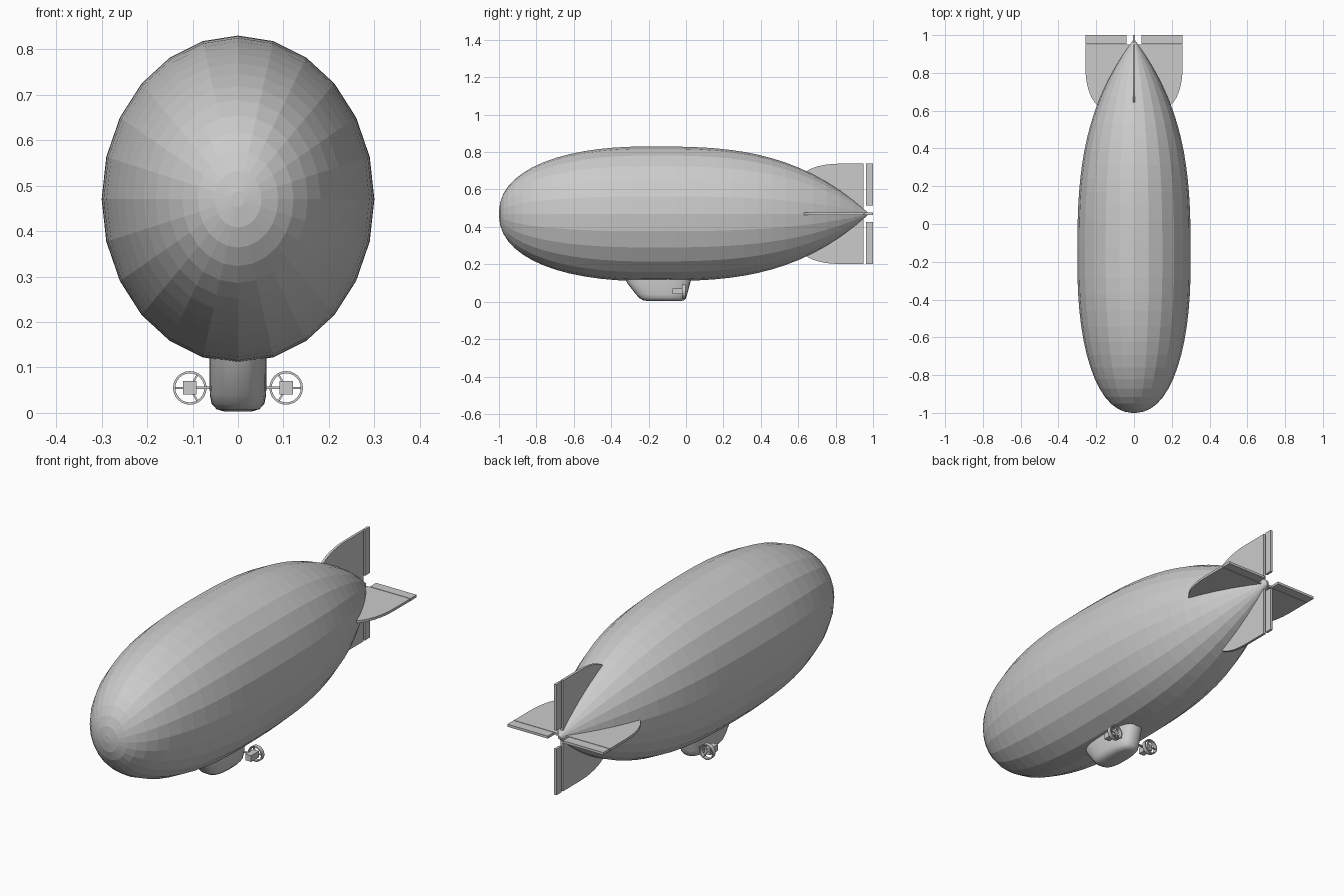
import bpy, bmesh, math
from mathutils import Matrix, Vector

if "Cube" in bpy.data.objects:
    bpy.data.objects.remove(bpy.data.objects["Cube"])

grey = bpy.data.materials.new("plain grey")
grey.use_nodes = True
colour = (0.6, 0.6, 0.6, 1)
grey.diffuse_color = colour
grey.node_tree.nodes["Principled BSDF"].inputs["Base Color"].default_value = colour

AXIS_Z = 0.47


def finish(name, bm):
    bmesh.ops.recalc_face_normals(bm, faces=bm.faces)
    mesh = bpy.data.meshes.new(name)
    bm.to_mesh(mesh)
    bm.free()
    mesh.materials.append(grey)
    obj = bpy.data.objects.new(name, mesh)
    bpy.context.collection.objects.link(obj)
    return obj


def loft(name, rings):
    """Skin a list of closed rings and cap both ends."""
    bm = bmesh.new()
    rows = [[bm.verts.new(p) for p in ring] for ring in rings]
    for a, b in zip(rows, rows[1:]):
        n = len(a)
        for i in range(n):
            bm.faces.new((a[i], a[(i + 1) % n], b[(i + 1) % n], b[i]))
    bm.faces.new(rows[0])
    bm.faces.new(rows[-1])
    return finish(name, bm)


def plate(name, outline, thickness, turn):
    """Flat plate: outline is (distance from axis, y), turned about the hull axis."""
    rot = Matrix.Translation((0, 0, AXIS_Z)) @ Matrix.Rotation(turn, 4, "Y")
    rings = [[rot @ Vector((d, y, h)) for d, y in outline]
             for h in (-thickness / 2, thickness / 2)]
    return loft(name, rings)


def box(name, centre, size):
    bm = bmesh.new()
    bmesh.ops.create_cube(bm, size=1, matrix=Matrix.Translation(centre) @ Matrix.Diagonal((*size, 1)))
    return finish(name, bm)


# Hull: blunt nose, tapering tail, 24 flat gores
def hull_ring(y, r):
    return [(0.3 * r * math.sin(k * math.tau / 24), y, AXIS_Z + 0.36 * r * math.cos(k * math.tau / 24))
            for k in range(24)]


stations = []
for i in range(14):
    t = math.cos(0.02 + (math.pi / 2 - 0.02) * i / 14)
    t = min(t, 0.9995)
    stations.append((-0.2 - 0.8 * t, (1 - t ** 2.25) ** (1 / 2.25)))
for i in range(17):
    t = i / 16 * 0.993
    stations.append((-0.2 + 1.18 * t, 1 - t ** 3))
loft("hull", [hull_ring(y, r) for y, r in stations])


# Tail fins with separate control surfaces
def fin_outline(span, start, root):
    curve = []
    for i in range(9):
        a = math.pi / 2 * i / 8
        curve.append((span - (span - root) * (1 - math.sin(a)), 0.82 - (0.82 - start) * math.cos(a)))
    return [(0.01, start + 0.04)] + curve + [(span, 0.95), (0.01, 0.95)]


fins = [("left", 0, 0.257, 0.04, 0.953, 0.61, 0.15),
        ("lower", math.pi / 2, 0.268, 0.045, 0.962, 0.62, 0.19),
        ("right", math.pi, 0.257, 0.04, 0.953, 0.61, 0.15),
        ("upper", -math.pi / 2, 0.268, 0.045, 0.962, 0.62, 0.19)]
for side, turn, span, inner, hinge, start, root in fins:
    plate(side + "_fin", fin_outline(span, start, root), 0.012, turn)
    plate(side + "_control_flap",
          [(inner, hinge), (span, hinge), (span, 1), (inner, 1)], 0.012, turn)


# Gondola: stacked rounded outlines (z, front y, back y, half width)
def gondola_ring(z, front, back, width):
    ring = []
    for k in range(28):
        a = math.tau * k / 28
        c, s = math.cos(a), math.sin(a)
        x = width * math.copysign(abs(c) ** 0.7, c)
        y = (front + back) / 2 + (back - front) / 2 * math.copysign(abs(s) ** 0.8, s)
        ring.append((x, y, z))
    return ring


levels = [(0.003, -0.2, -0.03, 0.03), (0.008, -0.23, -0.01, 0.047), (0.02, -0.25, 0, 0.058),
          (0.04, -0.268, 0.006, 0.062), (0.1, -0.315, 0.023, 0.063), (0.15, -0.335, 0.035, 0.063)]
gondola = loft("gondola", [gondola_ring(*level) for level in levels])
gondola.data.shade_smooth()
bpy.context.view_layer.objects.active = gondola
gondola.select_set(True)
bpy.ops.object.shade_smooth_by_angle(angle=math.radians(40))

# Engines: strut, square motor, ringed three-blade propeller
for side, s in (("left", 1), ("right", -1)):
    hub = Vector((s * 0.106, -0.012, 0.055))
    box(side + "_engine", hub + Vector((0, -0.03, 0)), (0.03, 0.06, 0.03))
    box(side + "_engine_strut", (s * 0.077, -0.03, 0.055), (0.05, 0.012, 0.005))

    section = [(0.032, -0.01), (0.037, -0.01), (0.037, 0.01), (0.032, 0.01)]
    bm = bmesh.new()
    rows = [[bm.verts.new(hub + Vector((r * math.cos(k * math.tau / 24), y, r * math.sin(k * math.tau / 24))))
             for r, y in section] for k in range(24)]
    for k in range(24):
        a, b = rows[k], rows[(k + 1) % 24]
        for j in range(4):
            bm.faces.new((a[j], a[(j + 1) % 4], b[(j + 1) % 4], b[j]))
    finish(side + "_propeller_ring", bm)

    bm = bmesh.new()
    for k in range(3):
        angle = k * math.tau / 3 + (0 if s > 0 else math.pi)
        bmesh.ops.create_cube(bm, size=1, matrix=Matrix.Translation(hub) @ Matrix.Rotation(angle, 4, "Y")
                              @ Matrix.Translation((0.017, 0, 0)) @ Matrix.Diagonal((0.034, 0.008, 0.004, 1)))
    finish(side + "_propeller_blades", bm)
